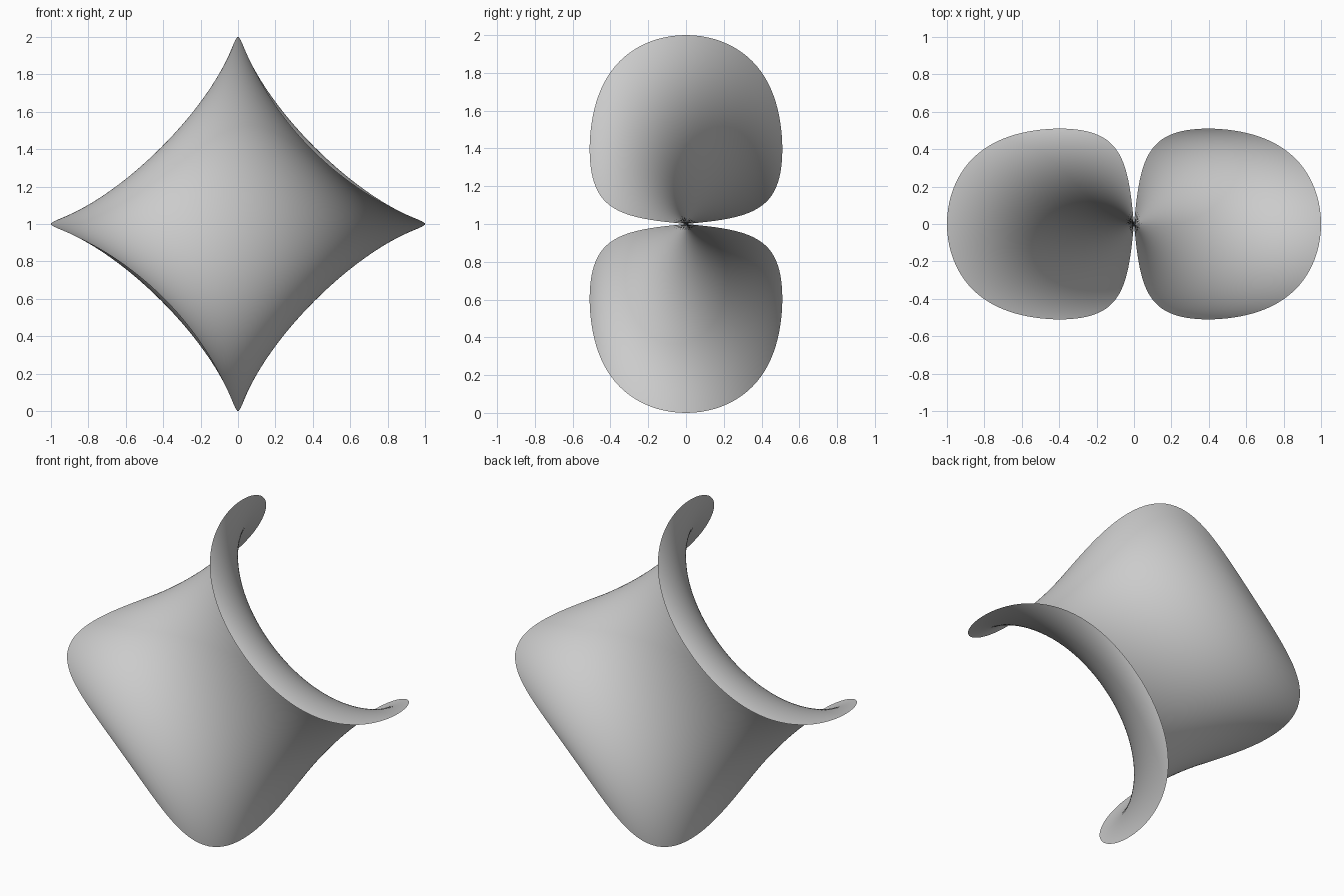
import bpy, bmesh, math

if "Cube" in bpy.data.objects:
    bpy.data.objects.remove(bpy.data.objects["Cube"])

K = 0.88      # how strongly the rim pinches toward the four tips
DEPTH = 0.51  # half depth at the four curled corners
FLAT = 0.7    # flattens the corners of the rim
RINGS, SEGS = 64, 192


def sheet_point(r, t):
    u, v = r * math.cos(t), r * math.sin(t)
    p = u * v
    y = -DEPTH * 2 * p * (1 - FLAT * p * p) / (1 - FLAT / 4)
    return (u * (1 - K * v * v), y, 1 + v * (1 - K * u * u))


# Four-tipped saddle sheet: a disc of rings mapped onto the curved surface
bm = bmesh.new()
centre = bm.verts.new(sheet_point(0, 0))
rings = [[bm.verts.new(sheet_point(i / RINGS, 2 * math.pi * j / SEGS)) for j in range(SEGS)]
         for i in range(1, RINGS + 1)]
for j in range(SEGS):
    k = (j + 1) % SEGS
    bm.faces.new((centre, rings[0][k], rings[0][j]))
    for inner, outer in zip(rings, rings[1:]):
        bm.faces.new((inner[j], inner[k], outer[k], outer[j]))
bmesh.ops.recalc_face_normals(bm, faces=bm.faces)
for f in bm.faces:
    f.smooth = True

mesh = bpy.data.meshes.new("saddle_sheet")
bm.to_mesh(mesh)
bm.free()
obj = bpy.data.objects.new("saddle_sheet", mesh)
bpy.context.collection.objects.link(obj)
